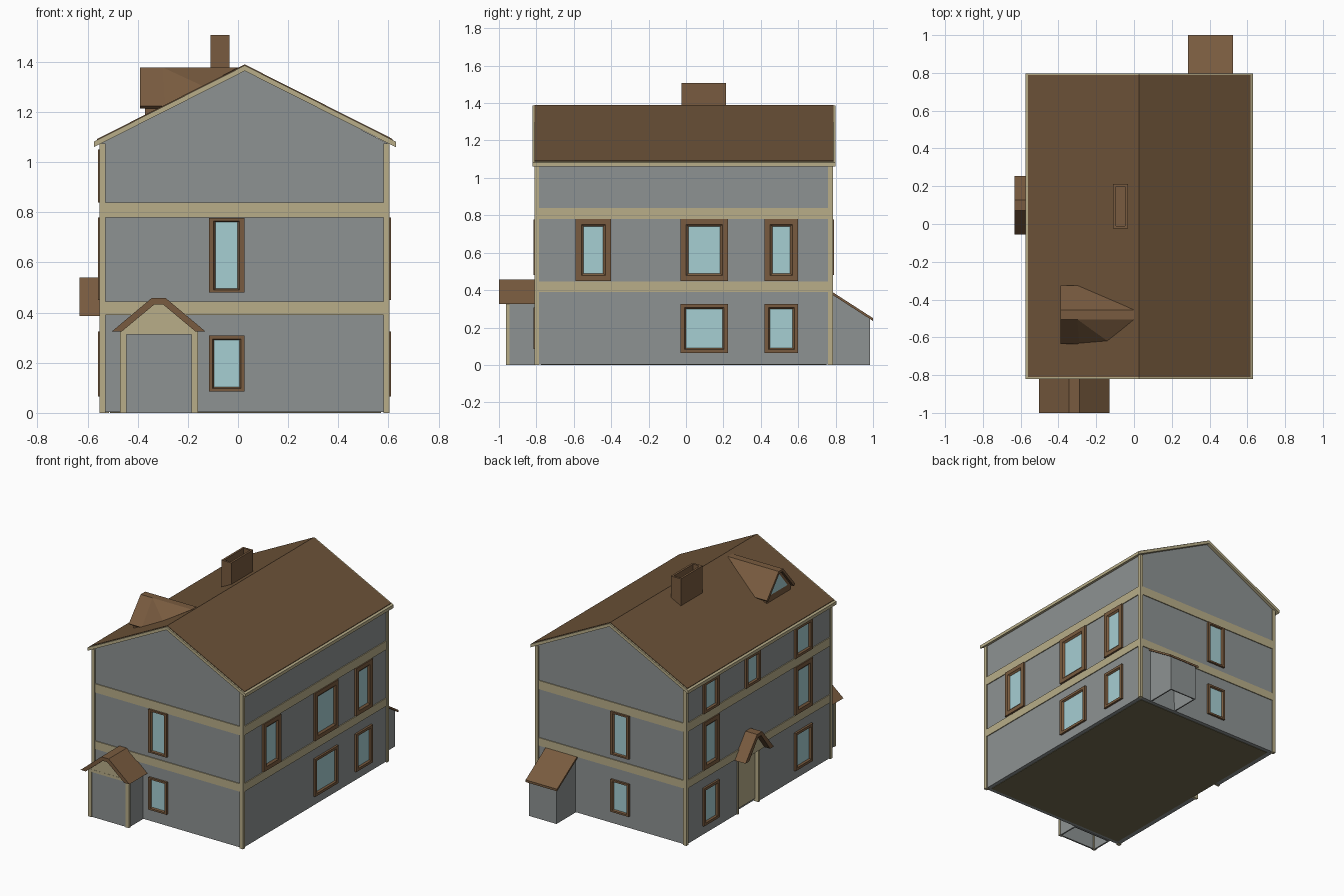
import bpy, bmesh

if "Cube" in bpy.data.objects:
    bpy.data.objects.remove(bpy.data.objects["Cube"])


def material(name, rgb):
    m = bpy.data.materials.new(name)
    m.diffuse_color = (*rgb, 1)
    m.use_nodes = True
    m.node_tree.nodes["Principled BSDF"].inputs["Base Color"].default_value = m.diffuse_color
    return m


WALL = material("wall_grey", (0.27, 0.29, 0.29))
CREAM = material("cream_trim", (0.48, 0.42, 0.25))
ROOF = material("roof_brown", (0.15, 0.085, 0.04))
WOOD = material("wood_brown", (0.19, 0.105, 0.05))
GLASS = material("glass_blue", (0.38, 0.62, 0.65))
OLIVE = material("floor_olive", (0.17, 0.15, 0.08))


def mesh(name, verts, faces, mat, hollow=0.0, open_bottom=False):
    bm = bmesh.new()
    vs = [bm.verts.new(v) for v in verts]
    for f in faces:
        bm.faces.new([vs[i] for i in f])
    bmesh.ops.recalc_face_normals(bm, faces=bm.faces)
    if open_bottom:
        down = [f for f in bm.faces if f.normal.z < -0.9]
        bmesh.ops.delete(bm, geom=down, context='FACES')
    me = bpy.data.meshes.new(name)
    bm.to_mesh(me)
    bm.free()
    me.materials.append(mat)
    ob = bpy.data.objects.new(name, me)
    bpy.context.collection.objects.link(ob)
    if hollow:
        s = ob.modifiers.new("thickness", 'SOLIDIFY')
        s.thickness = hollow
        s.offset = -1
    return ob


def prism(name, profile, axis, a, b, mat, **kw):
    """Extrude a (horizontal, z) profile from a to b along x or y."""
    n = len(profile)
    verts = [(t, u, z) if axis == 'x' else (u, t, z) for t in (a, b) for u, z in profile]
    faces = [tuple(range(n)), tuple(range(n, 2 * n))]
    faces += [(i, (i + 1) % n, n + (i + 1) % n, n + i) for i in range(n)]
    return mesh(name, verts, faces, mat, **kw)


def box(name, x0, x1, y0, y1, z0, z1, mat, **kw):
    return prism(name, [(x0, z0), (x1, z0), (x1, z1), (x0, z1)], 'y', y0, y1, mat, **kw)


# Main body with gables, door recess cut out
X0, X1, Y0, Y1 = -0.545, 0.597, -0.802, 0.777
body = prism("house_walls", [(X0, 0.003), (X1, 0.003), (X1, 1.075), (0.027, 1.37), (X0, 1.075)],
             'y', Y0, Y1, WALL)
cutter = box("door_cutter", -0.7, -0.515, -0.02, 0.22, -0.1, 0.39, WALL)
cutter.hide_render = True
cutter.display_type = 'WIRE'
cut = body.modifiers.new("door_recess", 'BOOLEAN')
cut.operation = 'DIFFERENCE'
cut.object = cutter
cut.solver = 'EXACT'
box("side_door", -0.525, -0.512, -0.02, 0.22, 0.02, 0.39, CREAM)
for i, y in enumerate((-0.02, 0.205)):
    box(f"door_jamb_{i}", -0.55, -0.515, y, y + 0.015, 0, 0.39, CREAM)
box("floor", -0.51, 0.57, -0.775, 0.75, 0, 0.01, OLIVE)

# Cream floor bands and corner boards
TX0, TX1, TY0, TY1 = -0.553, 0.605, -0.81, 0.785
for name, z0, z1 in (("lower_band", 0.39, 0.445), ("upper_band", 0.78, 0.84)):
    box(name, TX0 + 0.002, TX1 - 0.002, TY0 + 0.002, TY1 - 0.002, z0, z1, CREAM)
for i, x in enumerate((TX0, TX1 - 0.025)):
    for j, y in enumerate((TY0, TY1 - 0.025)):
        box(f"corner_board_{i}{j}", x, x + 0.025, y, y + 0.025, 0, 1.075, CREAM)


# Main roof: cream edging under a brown covering
def main_roof(name, inset, lift, y0, y1, mat):
    l, r, s = -0.575 + inset, 0.63 - inset, 0.515 * inset
    prism(name, [(l, 1.082 + s + lift), (0.027, 1.386 + lift), (r, 1.082 + s + lift),
                 (r, 1.06 + s), (0.027, 1.364), (l, 1.06 + s)], 'y', y0, y1, mat)


main_roof("roof_edging", 0, 0, -0.82, 0.798, CREAM)
main_roof("roof_covering", 0.013, 0.004, -0.81, 0.788, ROOF)

# Chimney with hollow top
cx0, cx1, cy0, cy1 = -0.11, -0.033, -0.025, 0.213
outer = [(cx0, cy0), (cx1, cy0), (cx1, cy1), (cx0, cy1)]
inner = [(cx0 + .014, cy0 + .014), (cx1 - .014, cy0 + .014),
         (cx1 - .014, cy1 - .014), (cx0 + .014, cy1 - .014)]
rings = [(outer, 1.29), (outer, 1.507), (inner, 1.507), (inner, 1.43)]
mesh("chimney", [(x, y, z) for pts, z in rings for x, y in pts],
     [(4 * r + i, 4 * r + (i + 1) % 4, 4 * r + 4 + (i + 1) % 4, 4 * r + 4 + i)
      for r in range(3) for i in range(4)] + [(0, 1, 2, 3), (12, 13, 14, 15)], WOOD)


# Windows: sloped frame ring around a glass pane
def window(name, side, u0, u1, z0, z1, iu, iz):
    def place(u, z, d):
        return {'front': (u, Y0 - d, z), 'back': (u, Y1 + d, z),
                'right': (X1 + d, u, z), 'left': (X0 - d, u, z)}[side]

    def rect(du, dz, d):
        return [place(u, z, d) for u, z in ((u0 + du, z0 + dz), (u1 - du, z0 + dz),
                                            (u1 - du, z1 - dz), (u0 + du, z1 - dz))]
    verts = rect(0, 0, -0.01) + rect(0, 0, 0.014) + rect(iu * .7, iz * .7, 0.014) + rect(iu, iz, 0.003)
    mesh(name + "_frame", verts,
         [(4 * r + i, 4 * r + (i + 1) % 4, 4 * r + 4 + (i + 1) % 4, 4 * r + 4 + i)
          for r in range(3) for i in range(4)], WOOD)
    mesh(name + "_glass", rect(iu, iz, 0.004), [(0, 1, 2, 3)], GLASS)


for side in ('front', 'back'):
    window(side + "_upper_window", side, -0.115, 0.025, 0.48, 0.777, 0.026, 0.016)
    window(side + "_lower_window", side, -0.115, 0.025, 0.085, 0.308, 0.02, 0.018)
for i, (a, b) in enumerate(((-0.59, -0.40), (-0.03, 0.225), (0.42, 0.6))):
    window(f"right_upper_window_{i}", 'right', a, b, 0.45, 0.78, 0.043, 0.04)
    if i:
        window(f"right_lower_window_{i}", 'right', a, b, 0.065, 0.325, 0.03, 0.025)
for i, (a, b) in enumerate(((-0.59, -0.40), (-0.02, 0.14), (0.43, 0.6))):
    window(f"left_attic_window_{i}", 'left', a, b, 0.84, 1.05, 0.035, 0.025)
    if i != 1:
        window(f"left_upper_window_{i}", 'left', a, b, 0.45, 0.78, 0.04, 0.04)
        window(f"left_lower_window_{i}", 'left', a, b, 0.065, 0.325, 0.03, 0.025)


# Small flat-topped gable roofs with cream infill
def small_gable(name, axis, u0, u1, z0, z1, a, b, fill_a):
    c, w = (u0 + u1) / 2, 0.028
    top = [(u0, z0), (c - w, z1), (c + w, z1), (u1, z0)]
    under = [(u0 + .04, z0), (c - w * .6, z1 - .025), (c + w * .6, z1 - .025), (u1 - .04, z0)]
    prism(name + "_roof", top + under[::-1], axis, a, b, WOOD)
    prism(name + "_gable", under, axis, fill_a, b, CREAM)


small_gable("front_porch", 'y', -0.503, -0.13, 0.325, 0.458, -1.0, -0.8, -0.962)
small_gable("door_canopy", 'x', -0.055, 0.255, 0.387, 0.54, -0.633, -0.54, -0.59)

# Front porch walls, posts and lintel
box("front_porch_walls", -0.465, -0.165, -0.957, -0.8, 0, 0.33, WALL, hollow=0.015, open_bottom=True)
for i, x in enumerate((-0.47, -0.185)):
    box(f"porch_post_{i}", x, x + 0.025, -0.963, -0.945, 0, 0.33, CREAM)
box("porch_lintel", -0.47, -0.16, -0.963, -0.945, 0.312, 0.33, CREAM)

# Rear lean-to
prism("lean_to_walls", [(0.77, 0), (0.985, 0), (0.985, 0.245), (0.77, 0.385)],
      'x', 0.3, 0.51, WALL, hollow=0.012, open_bottom=True)
prism("lean_to_roof", [(0.775, 0.395), (1.0, 0.25), (1.0, 0.235), (0.775, 0.38)],
      'x', 0.285, 0.525, WOOD)

# Dormer: roof shell, gable wall and glass
mesh("dormer_roof",
     [(-0.39, -0.635, 1.225), (-0.39, -0.505, 1.378), (-0.39, -0.455, 1.378), (-0.39, -0.325, 1.225),
      (-0.29, -0.635, 1.225), (-0.30, -0.505, 1.378), (-0.30, -0.455, 1.378), (-0.29, -0.325, 1.225),
      (-0.14, -0.62, 1.304), (0.0, -0.505, 1.378), (0.0, -0.455, 1.378)],
     [(0, 4, 5, 1), (1, 5, 6, 2), (2, 6, 7, 3), (4, 8, 5), (5, 8, 9), (5, 9, 10, 6), (6, 10, 7)],
     WOOD, hollow=0.018)
prism("dormer_wall", [(-0.61, 1.17), (-0.35, 1.17), (-0.35, 1.235), (-0.46, 1.365),
                      (-0.50, 1.365), (-0.61, 1.235)], 'x', -0.37, -0.25, WOOD)
prism("dormer_glass", [(-0.575, 1.235), (-0.385, 1.235), (-0.47, 1.34), (-0.49, 1.34)],
      'x', -0.373, -0.36, GLASS)
